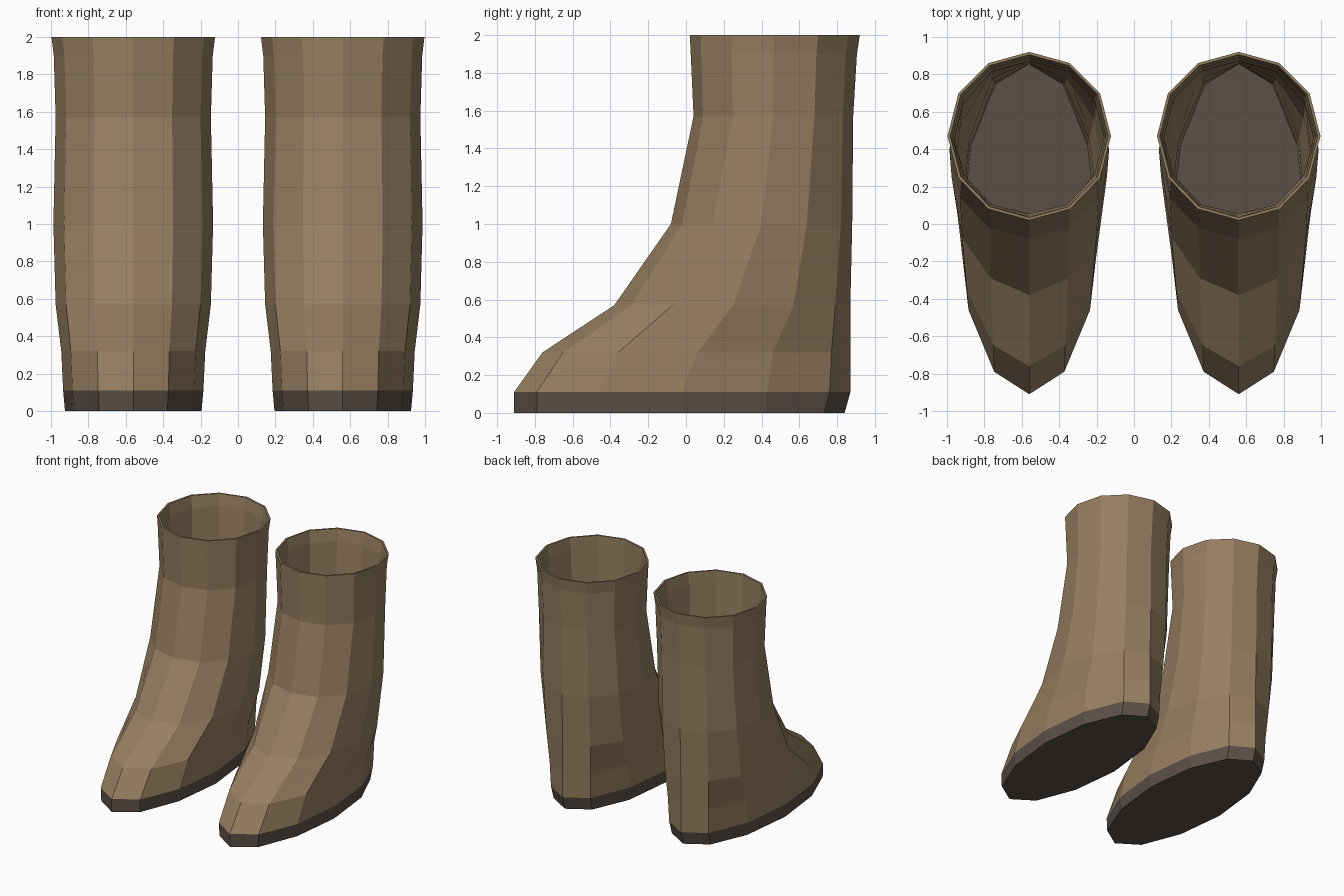
import bpy
import bmesh
import math

if "Cube" in bpy.data.objects:
    bpy.data.objects.remove(bpy.data.objects["Cube"])

BOOT_X = 0.56   # distance of each boot's centreline from the middle

# Each ring: height, half width, then y from heel to toe
RINGS = [
    (0.00, 0.365, (0.84, 0.73, 0.42, -0.02, -0.45, -0.79, -0.91)),
    (0.11, 0.375, (0.87, 0.76, 0.43, -0.02, -0.46, -0.79, -0.91)),
    (0.32, 0.385, (0.87, 0.77, 0.46, 0.06, -0.36, -0.65, -0.76)),
    (0.57, 0.415, (0.87, 0.79, 0.57, 0.25, -0.07, -0.29, -0.38)),
    (1.00, 0.427, (0.88, 0.82, 0.64, 0.40, 0.14, -0.02, -0.08)),
    (1.57, 0.415, (0.885, 0.83, 0.68, 0.46, 0.25, 0.09, 0.04)),
    (1.90, 0.425, (0.905, 0.845, 0.69, 0.465, 0.24, 0.08, 0.025)),
    (2.00, 0.437, (0.92, 0.86, 0.70, 0.47, 0.245, 0.08, 0.02)),
]


def material(name, color):
    mat = bpy.data.materials.new(name)
    mat.diffuse_color = (*color, 1.0)
    mat.use_nodes = True
    mat.node_tree.nodes["Principled BSDF"].inputs["Base Color"].default_value = mat.diffuse_color
    return mat


def add_ring(bm, ring, inset=0.0):
    """Twelve-sided loop, optionally pulled in toward its own centre."""
    z, width, ys = ring
    mid = (ys[0] + ys[6]) / 2
    verts = []
    for k in range(12):
        x = width * math.sin(math.radians(30 * k))
        y = ys[k if k <= 6 else 12 - k]
        x *= 1 - inset / width
        y = mid + (y - mid) * (1 - inset / (ys[0] - mid))
        verts.append(bm.verts.new((BOOT_X + x, y, z)))
    return verts


def bridge(bm, loops):
    for a, b in zip(loops, loops[1:]):
        for k in range(12):
            n = (k + 1) % 12
            bm.faces.new((a[k], a[n], b[n], b[k]))


def finish(bm, name, mat):
    bmesh.ops.recalc_face_normals(bm, faces=bm.faces)
    mesh = bpy.data.meshes.new(name)
    bm.to_mesh(mesh)
    bm.free()
    mesh.materials.append(mat)
    obj = bpy.data.objects.new(name, mesh)
    bpy.context.collection.objects.link(obj)
    # Second boot of the pair
    mirror = obj.modifiers.new("pair", 'MIRROR')
    mirror.use_axis[0] = True
    return obj


leather = material("tan leather", (0.305, 0.212, 0.120))
rubber = material("dark brown sole", (0.107, 0.080, 0.065))

# Leather upper: outer wall, thin rim and inner lining as one closed shell
bm = bmesh.new()
outer = [add_ring(bm, r) for r in RINGS[1:]]
inner = [add_ring(bm, r, 0.015) for r in reversed(RINGS[1:])]
bridge(bm, outer + inner + outer[:1])
finish(bm, "boot_upper", leather)

# Sole: its top is the floor seen through the opening
bm = bmesh.new()
sole = [add_ring(bm, r) for r in RINGS[:2]]
bridge(bm, sole)
bm.faces.new(sole[0])
bm.faces.new(sole[1])
finish(bm, "boot_sole", rubber)
